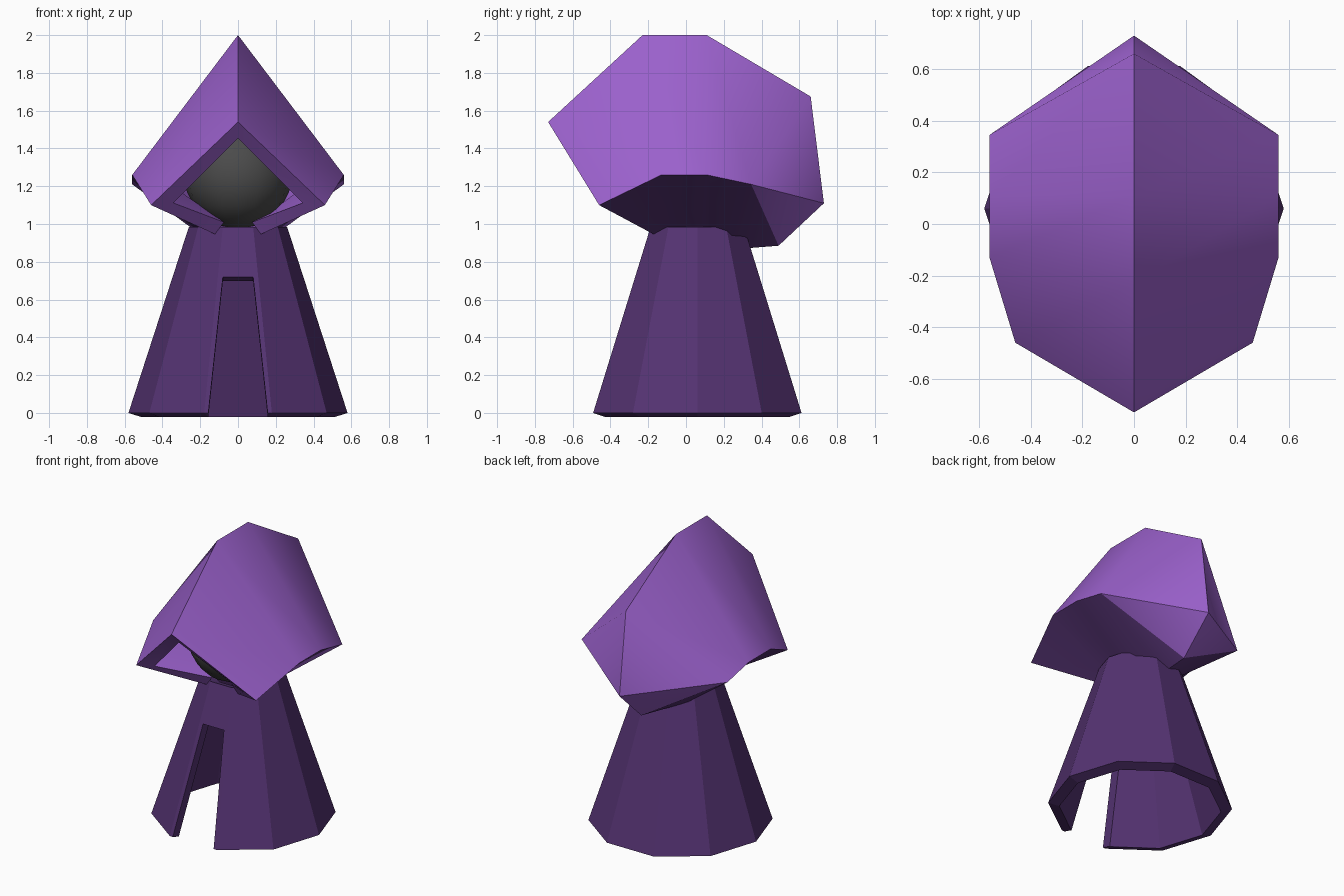
import bpy, bmesh, math

if "Cube" in bpy.data.objects:
    bpy.data.objects.remove(bpy.data.objects["Cube"])

def material(name, rgb):
    m = bpy.data.materials.new(name)
    m.diffuse_color = (*rgb, 1)
    m.use_nodes = True
    m.node_tree.nodes["Principled BSDF"].inputs["Base Color"].default_value = m.diffuse_color
    return m

light_purple = material("light_purple", (0.33, 0.12, 0.61))
dark_purple = material("dark_purple", (0.09, 0.033, 0.168))
dark_grey = material("dark_grey", (0.07, 0.07, 0.07))

def make_object(name, bm, mats):
    bmesh.ops.remove_doubles(bm, verts=bm.verts, dist=0.0005)
    bmesh.ops.recalc_face_normals(bm, faces=bm.faces)
    me = bpy.data.meshes.new(name)
    bm.to_mesh(me)
    bm.free()
    ob = bpy.data.objects.new(name, me)
    bpy.context.collection.objects.link(ob)
    for m in mats:
        me.materials.append(m)
    return ob

def select(ob):
    bpy.ops.object.select_all(action='DESELECT')
    ob.select_set(True)
    bpy.context.view_layer.objects.active = ob

def thicken(ob, t, mat_shift=0):
    select(ob)
    s = ob.modifiers.new("thickness", 'SOLIDIFY')
    s.thickness = t
    s.offset = -1
    s.use_even_offset = True
    s.material_offset = mat_shift
    s.material_offset_rim = mat_shift
    bpy.ops.object.modifier_apply(modifier=s.name)

def add_face(bm, pts, mat=0):
    f = bm.faces.new([bm.verts.new(p) for p in pts])
    f.material_index = mat

# robe: ten-sided cone with a slit in the front face
TOP = 0.985
def ring(i, z):
    r = 0.58 - 0.32 * z / TOP
    a = math.radians(36 * i)
    return (r * math.cos(a), 0.06 + r * math.sin(a), z)

bm = bmesh.new()
for i in range(10):
    if i != 7:
        add_face(bm, [ring(i, 0), ring(i + 1, 0), ring(i + 1, TOP), ring(i, TOP)])
slit_z = 0.72
y0, y1 = ring(7, 0)[1], ring(7, slit_z)[1]
for s, i in ((-1, 7), (1, 8)):
    add_face(bm, [ring(i, 0), (s * 0.157, y0, 0), (s * 0.08, y1, slit_z), ring(i, TOP)])
add_face(bm, [ring(7, TOP), (-0.08, y1, slit_z), (0.08, y1, slit_z), ring(8, TOP)])
robe = make_object("robe", bm, [dark_purple])
thicken(robe, 0.07)

# hood: ridge line, side corner line and neck line, mirrored
ridge = [(0, -0.73, 1.54), (0, -0.23, 2.0), (0, 0.11, 2.0), (0, 0.66, 1.675)]
side = [(0.46, -0.46, 1.10), (0.56, -0.13, 1.26), (0.56, 0.11, 1.26), (0.56, 0.345, 1.21)]
neck = [(0.12, -0.17, 0.945), (0.20, -0.09, 0.985), (0.22, 0.10, 0.985), (0.18, 0.24, 0.93)]
back, tail, nape = (0, 0.73, 1.11), (0, 0.49, 0.885), (0, 0.30, 0.87)

bm = bmesh.new()
for s in (1, -1):
    def hood_face(pts, mat=0):
        pts = [(s * x, y, z) for x, y, z in pts]
        add_face(bm, pts if s > 0 else pts[::-1], mat)
    for i in range(3):
        hood_face([ridge[i], side[i], side[i + 1], ridge[i + 1]])
        hood_face([side[i], neck[i], neck[i + 1], side[i + 1]], 1)
    hood_face([ridge[3], side[3], back])
    hood_face([back, side[3], tail])
    hood_face([side[3], neck[3], nape, tail], 1)
hood = make_object("hood", bm, [light_purple, dark_purple])
thicken(hood, 0.08, -1)
select(hood)
bpy.ops.object.shade_smooth_by_angle(angle=math.radians(45))

# head inside the hood
bpy.ops.mesh.primitive_uv_sphere_add(segments=16, ring_count=10, radius=0.285,
                                     location=(0, -0.05, 1.26))
head = bpy.context.object
head.name = "head"
head.data.materials.append(dark_grey)
bpy.ops.object.shade_smooth()
